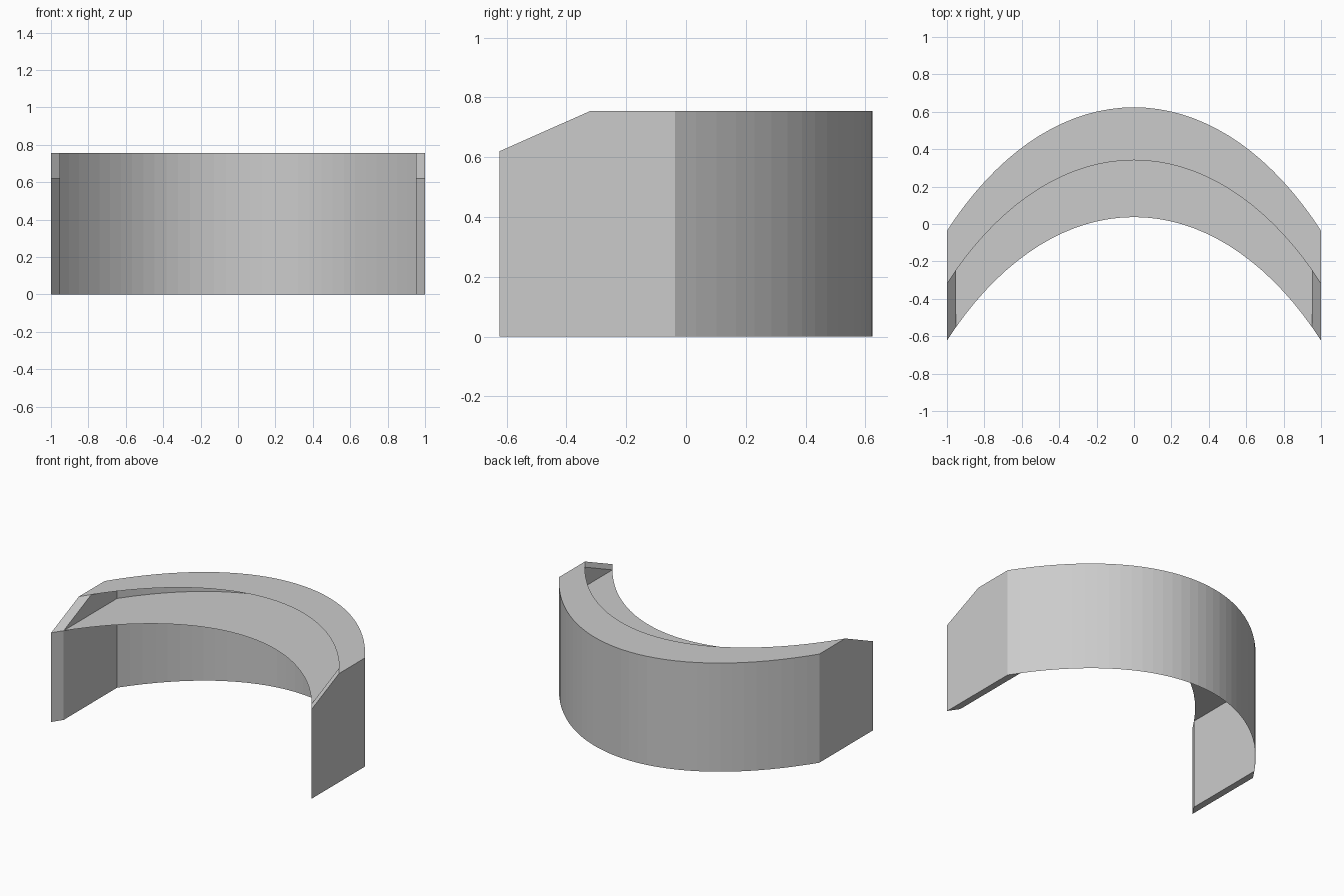
import bpy
import bmesh
import math

if "Cube" in bpy.data.objects:
    bpy.data.objects.remove(bpy.data.objects["Cube"])

DROP = 0.66                    # how far each arc falls from centre to end
HALF = math.radians(42)        # half angle of the squashed circular arc
BACK, SHELF, FRONT = 0.624, 0.341, 0.037   # arc peaks in y
TOP, DESK = 0.755, 0.62        # shelf and desk heights
INNER = 0.953                  # inner face of the end panels
SEGS = 32


def arc_y(x, peak):
    c = math.sqrt(1 - (x * math.sin(HALF)) ** 2)
    return peak - DROP * (1 - c) / (1 - math.cos(HALF))


def make(name, build):
    bm = bmesh.new()
    build(bm)
    mesh = bpy.data.meshes.new(name)
    bm.to_mesh(mesh)
    bm.free()
    obj = bpy.data.objects.new(name, mesh)
    bpy.context.collection.objects.link(obj)
    return obj


def arc_sheet(name, a, b):
    """Thin sheet between two arcs, each given as (peak y, z)."""
    lim = math.asin(INNER * math.sin(HALF))
    xs = [math.sin(lim * (2 * i / SEGS - 1)) / math.sin(HALF)
          for i in range(SEGS + 1)]

    def build(bm):
        rows = [[bm.verts.new((x, arc_y(x, p), z)) for x in xs] for p, z in (a, b)]
        for i in range(SEGS):
            bm.faces.new((rows[0][i], rows[0][i + 1], rows[1][i + 1], rows[1][i]))
    return make(name, build)


def end_panel(name, side):
    """Solid end panel with a sloped front corner, sheared along the arcs."""
    profile = [(FRONT, 0), (BACK, 0), (BACK, TOP), (SHELF, TOP), (FRONT, DESK)]

    def build(bm):
        loops = [[bm.verts.new((side * x, arc_y(x, p), z)) for p, z in profile]
                 for x in (INNER, 1.0)]
        bm.faces.new(loops[0])
        bm.faces.new(loops[1])
        for i in range(5):
            j = (i + 1) % 5
            bm.faces.new((loops[0][i], loops[0][j], loops[1][j], loops[1][i]))
        bmesh.ops.recalc_face_normals(bm, faces=bm.faces)
    return make(name, build)


# Curved outer wall, facing the back
arc_sheet("curved_wall", (BACK, TOP), (BACK, 0))
# Raised counter shelf along the wall
arc_sheet("counter_shelf", (SHELF, TOP), (BACK, TOP))
# Lower work surface, running back under the shelf to the wall
arc_sheet("desk_surface", (FRONT, DESK), (BACK, DESK))
# End panels
for label, s in (("left", -1), ("right", 1)):
    end_panel(label + "_end_panel", s)
